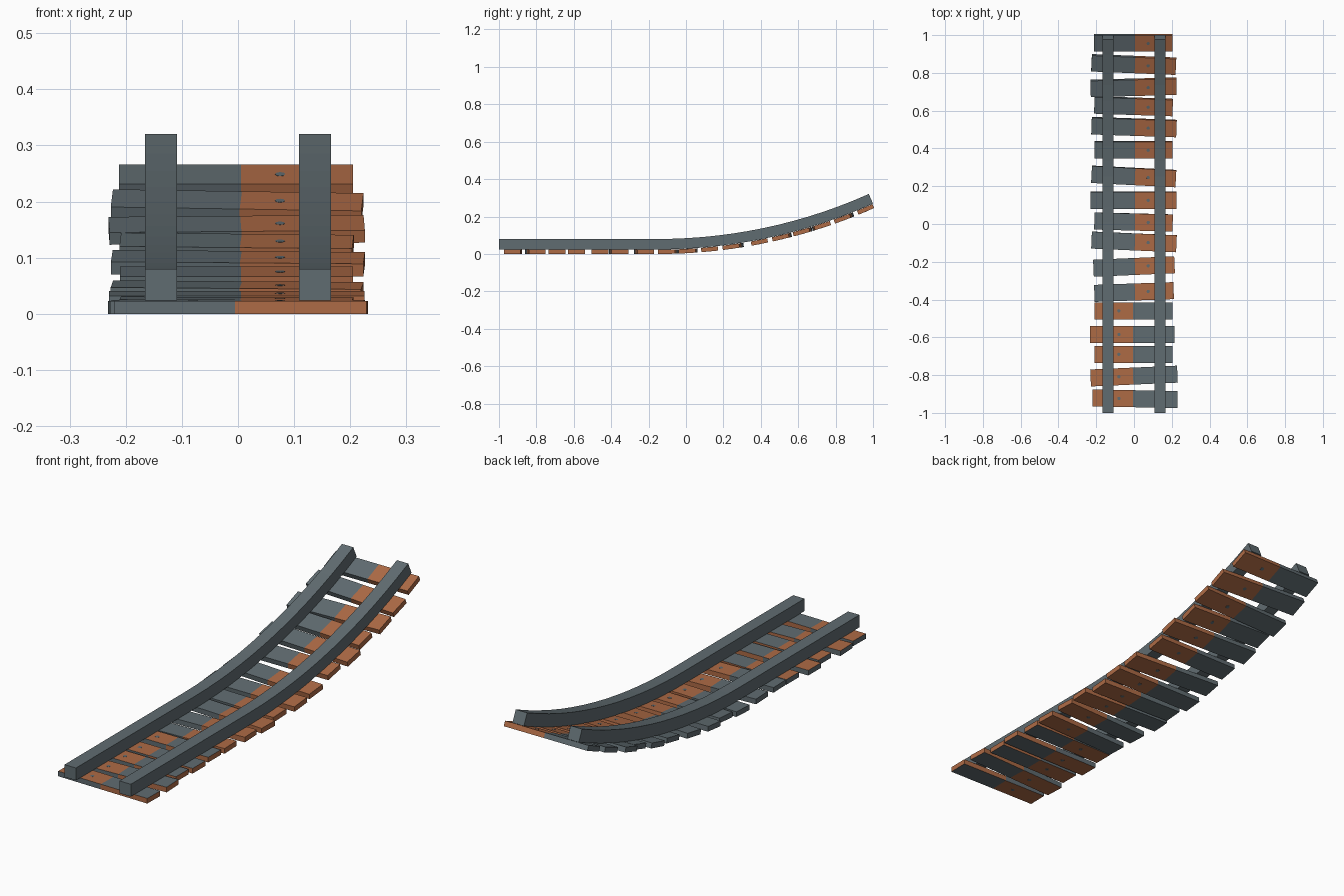
import bpy, bmesh, math
from mathutils import Matrix, Vector

if "Cube" in bpy.data.objects:
    bpy.data.objects.remove(bpy.data.objects["Cube"])

RADIUS, BEND, END = 2.82, -0.15, 1.0     # curve of the rising track
RAIL_BASE, RAIL_H, RAIL_W, RAIL_X = 0.024, 0.056, 0.057, 0.137
TIE_T, TIE_W = 0.023, 0.09


def material(name, rgb):
    m = bpy.data.materials.new(name)
    m.diffuse_color = (*rgb, 1)
    m.use_nodes = True
    m.node_tree.nodes["Principled BSDF"].inputs["Base Color"].default_value = m.diffuse_color
    return m


grey = material("slate grey", (0.118, 0.150, 0.165))
orange = material("rust orange", (0.42, 0.145, 0.060))


def track(y):
    """Height and slope of the rail underside at y."""
    if y <= BEND:
        return RAIL_BASE, 0.0
    a = math.asin((y - BEND) / RADIUS)
    return RAIL_BASE + RADIUS * (1 - math.cos(a)), a


def finish(name, bm, mats):
    bmesh.ops.recalc_face_normals(bm, faces=bm.faces)
    me = bpy.data.meshes.new(name)
    bm.to_mesh(me)
    bm.free()
    for m in mats:
        me.materials.append(m)
    ob = bpy.data.objects.new(name, me)
    bpy.context.collection.objects.link(ob)
    return ob


def rail(name, x):
    """Square section swept along the track."""
    bm = bmesh.new()
    steps = 14
    ys = [-1.0] + [BEND + (END - BEND) * i / steps for i in range(steps + 1)]
    rings = []
    for y in ys:
        z, a = track(y)
        up = Vector((0, -math.sin(a), math.cos(a))) * RAIL_H
        base = Vector((x, y, z))
        side = Vector((RAIL_W / 2, 0, 0))
        rings.append([bm.verts.new(p) for p in
                      (base - side, base + side, base + side + up, base - side + up)])
    for r, s in zip(rings, rings[1:]):
        for i in range(4):
            j = (i + 1) % 4
            bm.faces.new((r[i], r[j], s[j], s[i]))
    bm.faces.new(rings[0])
    bm.faces.new(rings[-1])
    finish(name, bm, [grey])


def tie(index, y, left, right, yaw, flipped):
    """Two-tone plank with a small spot showing on both faces."""
    z, a = track(y)
    place = (Matrix.Translation((0, y, z)) @ Matrix.Rotation(a, 4, 'X')
             @ Matrix.Translation((0, 0, -TIE_T / 2 - 0.001))
             @ Matrix.Rotation(math.radians(yaw), 4, 'Z'))
    bm = bmesh.new()
    bmesh.ops.create_cube(bm, size=1, matrix=Matrix.Translation(((left + right) / 2, 0, 0))
                          @ Matrix.Diagonal((right - left, TIE_W, TIE_T, 1)))
    split = -0.005 if flipped else 0.005
    bmesh.ops.bisect_plane(bm, geom=bm.verts[:] + bm.edges[:] + bm.faces[:],
                           plane_co=(split, 0, 0), plane_no=(1, 0, 0))
    bm.normal_update()
    # broad faces swap colours on flipped planks, thin edges do not
    for f in bm.faces:
        on_right = f.calc_center_median().x > split
        broad = abs(f.normal.z) > 0.5
        f.material_index = int(on_right != (flipped and broad))
    bm.transform(place)
    finish(f"tie_{index:02d}", bm, [grey, orange])

    # spot
    bm = bmesh.new()
    sx = -0.08 if flipped else 0.075
    bmesh.ops.create_cone(bm, cap_ends=True, segments=8, radius1=0.009, radius2=0.009,
                          depth=TIE_T + 0.001, matrix=place @ Matrix.Translation((sx, 0, 0)))
    finish(f"tie_spot_{index:02d}", bm, [grey])


rail("left_rail", -RAIL_X)
rail("right_rail", RAIL_X)

# planks: y, left end, right end, turn in degrees
ties = [
    (-0.925, -0.220, 0.230, -1), (-0.805, -0.230, 0.230, 2.5), (-0.69, -0.21, 0.205, 0),
    (-0.585, -0.232, 0.215, 0), (-0.46, -0.21, 0.205, 0), (-0.36, -0.21, 0.21, 2),
    (-0.225, -0.215, 0.215, 2.5), (-0.095, -0.225, 0.225, -2.5), (0.01, -0.21, 0.205, -1.5),
    (0.125, -0.23, 0.225, 0), (0.25, -0.225, 0.222, -3), (0.39, -0.21, 0.205, 0),
    (0.51, -0.225, 0.225, -2), (0.62, -0.21, 0.205, -2), (0.72, -0.23, 0.225, 1.5),
    (0.84, -0.225, 0.222, -2.5), (0.955, -0.212, 0.205, 0),
]
for i, (y, l, r, yaw) in enumerate(ties):
    tie(i + 1, y, l, r, yaw, i < 5)
